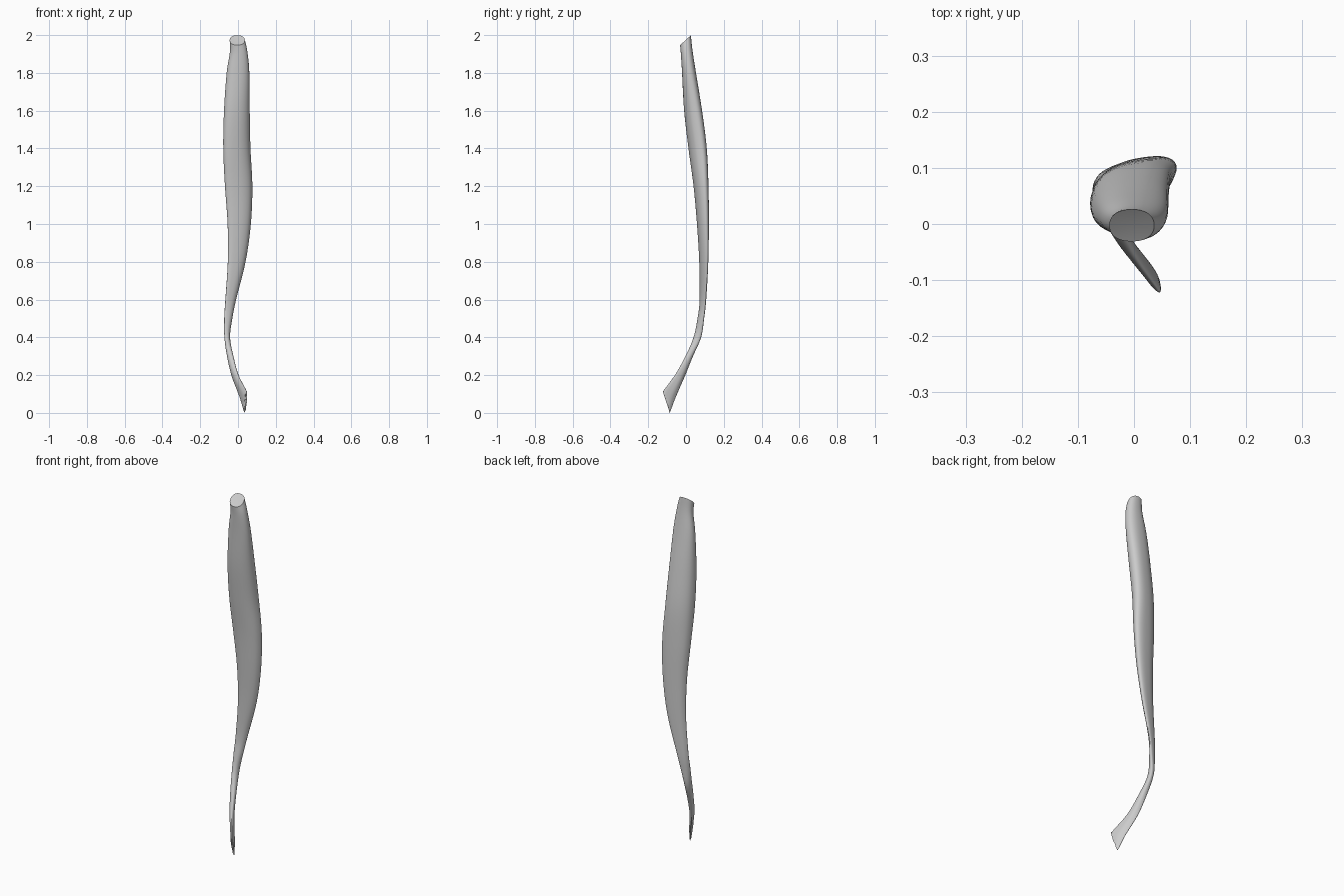
import bpy, bmesh, math, random

if "Cube" in bpy.data.objects:
    bpy.data.objects.remove(bpy.data.objects["Cube"])
random.seed(4)

# Stations: mean z, xmin, xmax, ymin, ymax, skew of section, z tilt (front-to-back half rise)
ST = [
    (0.055, .031, .048, -.122, -.086, -.6, -.055),
    (0.105, .008, .042, -.113, -.055, -.8, -.022),
    (0.20, -.034, .002, -.056, -.006, -.7, -.005),
    (0.30, -.058, -.024, -.003, .037, -.3, 0),
    (0.40, -.072, -.042, .040, .080, .3, 0),
    (0.50, -.073, -.030, .061, .096, .6, 0),
    (0.60, -.067, -.010, .072, .107, .7, 0),
    (0.80, -.054, .040, .070, .118, .6, 0),
    (1.00, -.055, .068, .058, .121, .5, 0),
    (1.20, -.069, .076, .040, .119, .45, 0),
    (1.40, -.078, .066, .013, .110, .4, 0),
    (1.60, -.074, .062, -.010, .085, .3, 0),
    (1.80, -.060, .060, -.021, .053, .1, 0),
    (1.91, -.043, .050, -.027, .034, 0, .012),
    (1.973, -.044, .036, -.031, .026, 0, .026),
]
SIDES, STEPS = 40, 5


def station(u):
    # Smooth interpolation between stations
    i = min(int(u), len(ST) - 2)
    t = u - i
    p = [ST[max(0, min(len(ST) - 1, i + k))] for k in (-1, 0, 1, 2)]
    return [b + .5 * t * (c - a + t * (2*a - 5*b + 4*c - d + t * (3*(b - c) + d - a)))
            for a, b, c, d in zip(*p)]


def blunt(v):
    return math.copysign(abs(v) ** .88, v)


bm = bmesh.new()
rings = []
n = (len(ST) - 1) * STEPS
for r in range(n + 1):
    z, x0, x1, y0, y1, skew, tilt = station(r / STEPS)
    phase = math.asin(max(-.95, min(.95, skew)))
    ring = []
    for k in range(SIDES):
        a = 2 * math.pi * k / SIDES
        c, s = blunt(math.cos(a)), blunt(math.sin(a + phase))
        # torn fibres at the free tendon end
        jag = random.uniform(0, .012) if r == 0 else 0
        ring.append(bm.verts.new(((x0 + x1) / 2 + c * (x1 - x0) / 2,
                                  (y0 + y1) / 2 + s * (y1 - y0) / 2,
                                  z + tilt * s + jag)))
    rings.append(ring)

# Body walls
for lo, hi in zip(rings, rings[1:]):
    for k in range(SIDES):
        j = (k + 1) % SIDES
        bm.faces.new((lo[k], lo[j], hi[j], hi[k]))

# End caps, the upper one slightly dished
for ring, dish in ((rings[0], 0), (rings[-1], -.004)):
    co = sum((v.co for v in ring), ring[0].co * 0) / SIDES
    co.z += dish
    mid = bm.verts.new(co)
    for k in range(SIDES):
        bm.faces.new((ring[k], ring[(k + 1) % SIDES], mid))
bmesh.ops.recalc_face_normals(bm, faces=bm.faces)

# Stand on the ground plane
low = min(v.co.z for v in bm.verts)
for v in bm.verts:
    if v.co.z < .3:
        v.co.z -= low * (1 - v.co.z / .3)

mesh = bpy.data.meshes.new("muscle_with_tendon")
bm.to_mesh(mesh)
bm.free()
muscle = bpy.data.objects.new("muscle_with_tendon", mesh)
bpy.context.collection.objects.link(muscle)
bpy.context.view_layer.objects.active = muscle
muscle.select_set(True)
bpy.ops.object.shade_smooth_by_angle(angle=math.radians(40))
